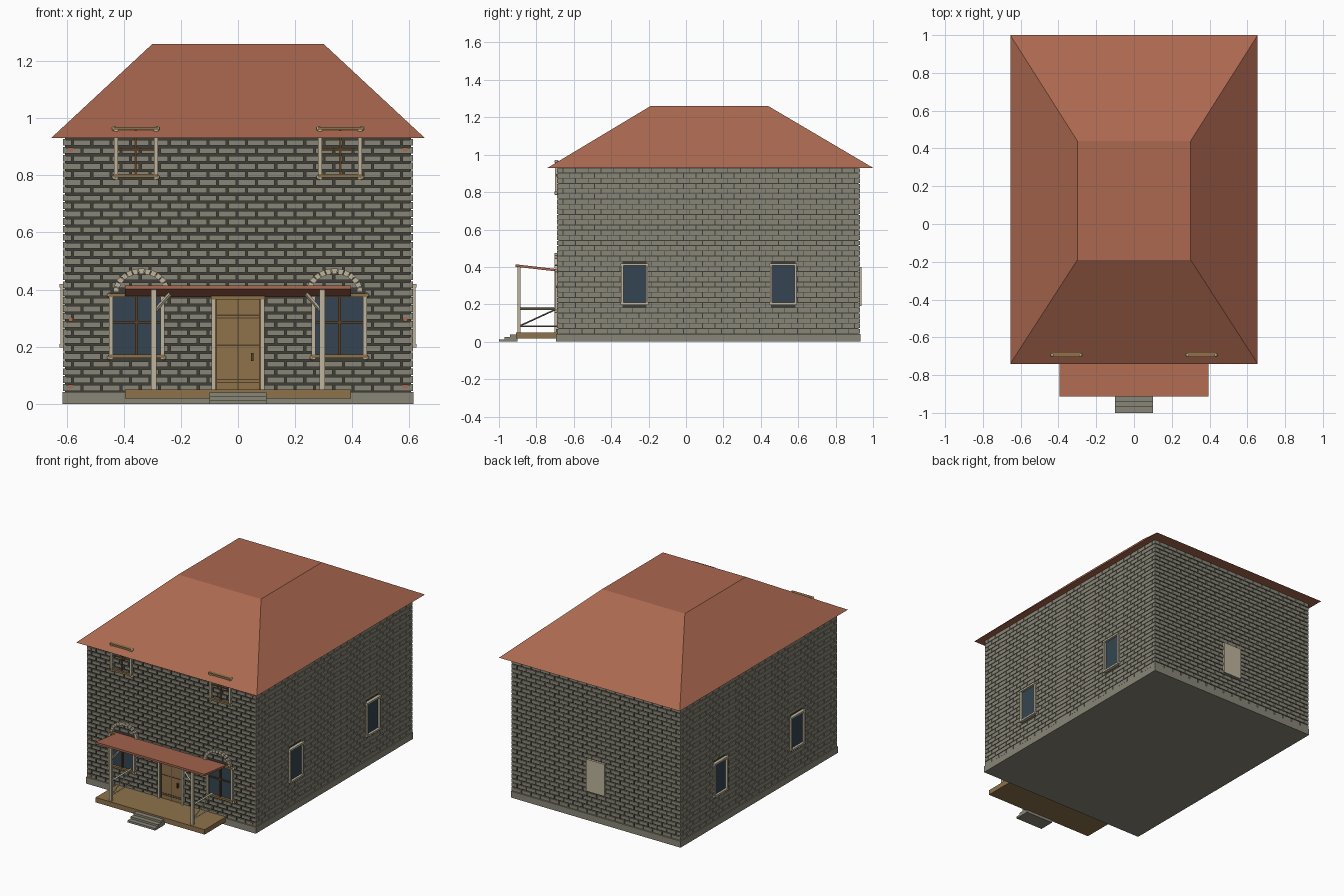
import bpy, bmesh, math
from mathutils import Vector

cube = bpy.data.objects.get("Cube")
if cube:
    bpy.data.objects.remove(cube, do_unlink=True)


def material(name, r, g, b):
    m = bpy.data.materials.new(name)
    m.use_nodes = True
    m.diffuse_color = (r, g, b, 1)
    m.node_tree.nodes["Principled BSDF"].inputs["Base Color"].default_value = (r, g, b, 1)
    return m


STONE = material("grey stone", 0.25, 0.24, 0.185)
MORTAR = material("dark mortar", 0.05, 0.047, 0.037)
ROOF = material("red roof", 0.41, 0.14, 0.08)
CREAM = material("cream trim", 0.52, 0.46, 0.34)
WOOD = material("brown wood", 0.27, 0.17, 0.07)
DARK = material("dark wood", 0.09, 0.05, 0.02)
GLASS = material("blue glass", 0.035, 0.06, 0.085)


# Wall frames map (along, outward, height) to world space
def front(u, d, z): return Vector((u, -0.69 - d, z))
def back(u, d, z): return Vector((u, 0.93 + d, z))
def left(u, d, z): return Vector((0.612 + d, u, z))
def right(u, d, z): return Vector((-0.612 - d, u, z))
def world(x, y, z): return Vector((x, y, z))


HEX_FACES = ((0, 1, 2, 3), (4, 5, 6, 7), (0, 1, 5, 4), (1, 2, 6, 5), (2, 3, 7, 6), (3, 0, 4, 7))


def finish(name, mat, bm):
    bmesh.ops.recalc_face_normals(bm, faces=bm.faces)
    mesh = bpy.data.meshes.new(name)
    bm.to_mesh(mesh)
    bm.free()
    mesh.materials.append(mat)
    obj = bpy.data.objects.new(name, mesh)
    bpy.context.collection.objects.link(obj)
    return obj


def hexes(name, mat, solids):
    """Each solid is a lower and upper ring of four corners."""
    bm = bmesh.new()
    for corners in solids:
        v = [bm.verts.new(c) for c in corners]
        for f in HEX_FACES:
            bm.faces.new([v[i] for i in f])
    return finish(name, mat, bm)


def corners(frame, u0, u1, d0, d1, z0, z1):
    return [frame(u, d, z) for z in (z0, z1)
            for u, d in ((u0, d0), (u1, d0), (u1, d1), (u0, d1))]


def boxes(name, mat, items, frame=world):
    return hexes(name, mat, [corners(frame, *b) for b in items])


def beam(a, b, t):
    a, b = Vector(a), Vector(b)
    n = (b - a).normalized()
    s = n.orthogonal().normalized() * t
    w = n.cross(s)
    return [p + q for p in (a, b) for q in (s + w, s - w, -s - w, w - s)]


def bricks(name, frame, u0, u1, gap, openings):
    """Running-bond courses, cut back at the openings."""
    course, length, items, row, z = 0.0277, 0.0678, [], 0, 0.045
    while z < 0.925:
        top = min(z + course - gap, 0.93)
        u = u0 - (length / 2 if row % 2 else 0)
        while u < u1:
            spans = [(max(u, u0), min(u + length - gap, u1))]
            for a, b, lo, hi in openings:
                if top > lo and z < hi:
                    spans = [s for p, q in spans for s in ((p, min(q, a)), (max(p, b), q))]
            items += [(p, q, -0.009, 0, z, top) for p, q in spans if q - p > 0.004]
            u += length
        z += course
        row += 1
    boxes(name, STONE, items, frame)


# House body
boxes("mortar_core", MORTAR, [(-0.605, 0.605, -0.683, 0.923, 0.03, 0.94)])
boxes("plinth", STONE, [(-0.615, 0.615, -0.694, 0.934, 0, 0.042)])
FRONT_X, SIDE_Y = 0.355, (-0.275, 0.52)
side_holes = [(y - 0.065, y + 0.065, 0.2, 0.415) for y in SIDE_Y]
front_holes = [(s * FRONT_X - 0.09, s * FRONT_X + 0.09, 0.165, 0.38) for s in (-1, 1)]
front_holes.append((-0.093, 0.093, 0.03, 0.37))
bricks("front_bricks", front, -0.61, 0.61, 0.0075, front_holes)
bricks("back_bricks", back, -0.61, 0.61, 0.0055, [])
bricks("left_bricks", left, -0.69, 0.93, 0.004, side_holes)
bricks("right_bricks", right, -0.69, 0.93, 0.004, side_holes)

# Hipped roof with a flat top
hexes("roof", ROOF, [[Vector((x, y, z)) for ex, y0, y1, z in
                      ((0.655, -0.74, 1.0, 0.93), (0.3, -0.19, 0.44, 1.26))
                      for x, y in ((-ex, y0), (ex, y0), (ex, y1), (-ex, y1))]])


def knobs(name, points):
    bm = bmesh.new()
    for p in points:
        ret = bmesh.ops.create_uvsphere(bm, u_segments=10, v_segments=6, radius=0.009)
        bmesh.ops.translate(bm, verts=ret["verts"], vec=p)
    obj = finish(name, CREAM, bm)
    for poly in obj.data.polygons:
        poly.use_smooth = True


def front_window(name, c, half, z0, z1, bar, glazed):
    if glazed:
        boxes(name + "_glass", GLASS, [(c - half, c + half, -0.008, -0.003, z0, z1)], front)
    boxes(name + "_jambs", CREAM, [(c + s * half - 0.007, c + s * half + 0.007, -0.008, 0.011,
                                    z0 - 0.012, z1 + 0.005) for s in (-1, 1)], front)
    boxes(name + "_bars", WOOD, [(c - half - 0.008, c + half + 0.008, -0.008, 0.013, z - 0.006, z + 0.006)
                                 for z in (z0, z1)], front)
    boxes(name + "_muntins", DARK, [(c - 0.005, c + 0.005, -0.008, 0.004, z0, z1),
                                    (c - half, c + half, -0.008, 0.004, bar - 0.004, bar + 0.004)], front)
    knobs(name + "_knobs", [front(c + s * (half + 0.005), 0.004, z) for s in (-1, 1) for z in (z0 - 0.005, z1)])


def arch(name, c):
    n, solids = 13, []
    for i in range(n):
        a, b = math.pi * (i + 0.06) / n, math.pi * (i + 0.94) / n
        solids.append([front(c + r * math.cos(t), d, 0.39 + (r - 0.015) * math.sin(t))
                       for d in (-0.005, 0.012)
                       for r, t in ((0.08, a), (0.099, a), (0.099, b), (0.08, b))])
    hexes(name, CREAM, solids)


for side, s in (("right", -1), ("left", 1)):
    front_window("lower_window_" + side, s * FRONT_X, 0.09, 0.167, 0.38, 0.285, True)
    front_window("upper_window_" + side, s * 0.358, 0.07, 0.798, 0.964, 0.89, False)
    arch("window_arch_" + side, s * 0.338)
    # Wall ties near the corners
    boxes("wall_ties_" + side, ROOF, [(s * 0.585 - 0.008, s * 0.585 + 0.008, -0.004, 0.005, z - 0.007, z + 0.007)
                                      for z in (0.06, 0.295, 0.89)], front)

# Side windows
for side, frame in (("left", left), ("right", right)):
    for place, y in zip(("front", "rear"), SIDE_Y):
        name = f"{side}_{place}_window"
        boxes(name + "_glass", GLASS, [(y - 0.06, y + 0.06, -0.008, -0.002, 0.205, 0.41)], frame)
        boxes(name + "_frame", CREAM,
              [(y + s * 0.066 - 0.006, y + s * 0.066 + 0.006, -0.008, 0.01, 0.2, 0.415) for s in (-1, 1)]
              + [(y - 0.074, y + 0.074, -0.008, 0.013, z - 0.006, z + 0.006) for z in (0.203, 0.413)], frame)

# Blind panel at the back
boxes("back_panel", CREAM, [(-0.066, 0.066, -0.006, 0.008, 0.19, 0.4)], back)

# Front door
boxes("door_leaf", WOOD, [(-0.08, 0.08, -0.008, -0.001, 0.045, 0.365)], front)
boxes("door_jambs", CREAM, [(s * 0.086 - 0.007, s * 0.086 + 0.007, -0.008, 0.012, 0.045, 0.375)
                            for s in (-1, 1)], front)
boxes("door_lintel", WOOD, [(-0.095, 0.095, -0.008, 0.014, 0.365, 0.377)], front)
boxes("door_grooves", DARK, [(-0.002, 0.002, -0.004, 0.001, 0.05, 0.365)]
      + [(-0.076, 0.076, -0.004, 0.001, z - 0.002, z + 0.002) for z in (0.075, 0.085, 0.205, 0.3, 0.31)]
      + [(s * 0.075 - 0.002, s * 0.075 + 0.002, -0.004, 0.001, 0.05, 0.365) for s in (-1, 1)], front)
boxes("door_handle", DARK, [(0.046, 0.054, -0.001, 0.012, 0.15, 0.178)], front)

# Porch floor and steps
boxes("porch_floor", WOOD, [(-0.395, 0.395, -0.91, -0.685, 0.018, 0.05)])
boxes("porch_steps", STONE, [(-0.1, 0.1, -1 + 0.03 * i, -0.9, 0.013 * i, 0.013 * (i + 1)) for i in range(3)])

# Canopy falling gently toward the wall
hexes("porch_canopy", ROOF, [[Vector((x, y, z + t)) for t in (0, 0.013)
                              for x, y, z in ((-0.395, -0.912, 0.401), (0.395, -0.912, 0.401),
                                              (0.395, -0.685, 0.375), (-0.395, -0.685, 0.375))]])

# Posts, braces and side rails
for side, s in (("right", -1), ("left", 1)):
    x = s * 0.295
    boxes("porch_post_" + side, CREAM, [(x - 0.009, x + 0.009, -0.902, -0.884, 0.05, 0.402)])
    hexes("porch_brace_" + side, CREAM, [beam((x, -0.893, 0.32), (s * 0.238, -0.893, 0.385), 0.005)])
    hexes("porch_rails_" + side, CREAM, [beam((x, -0.89, z), (x, -0.688, z), t)
                                         for z, t in ((0.178, 0.005), (0.083, 0.003))])
    hexes("rail_diagonal_" + side, STONE, [beam((x, -0.888, 0.085), (x, -0.69, 0.176), 0.003)])
